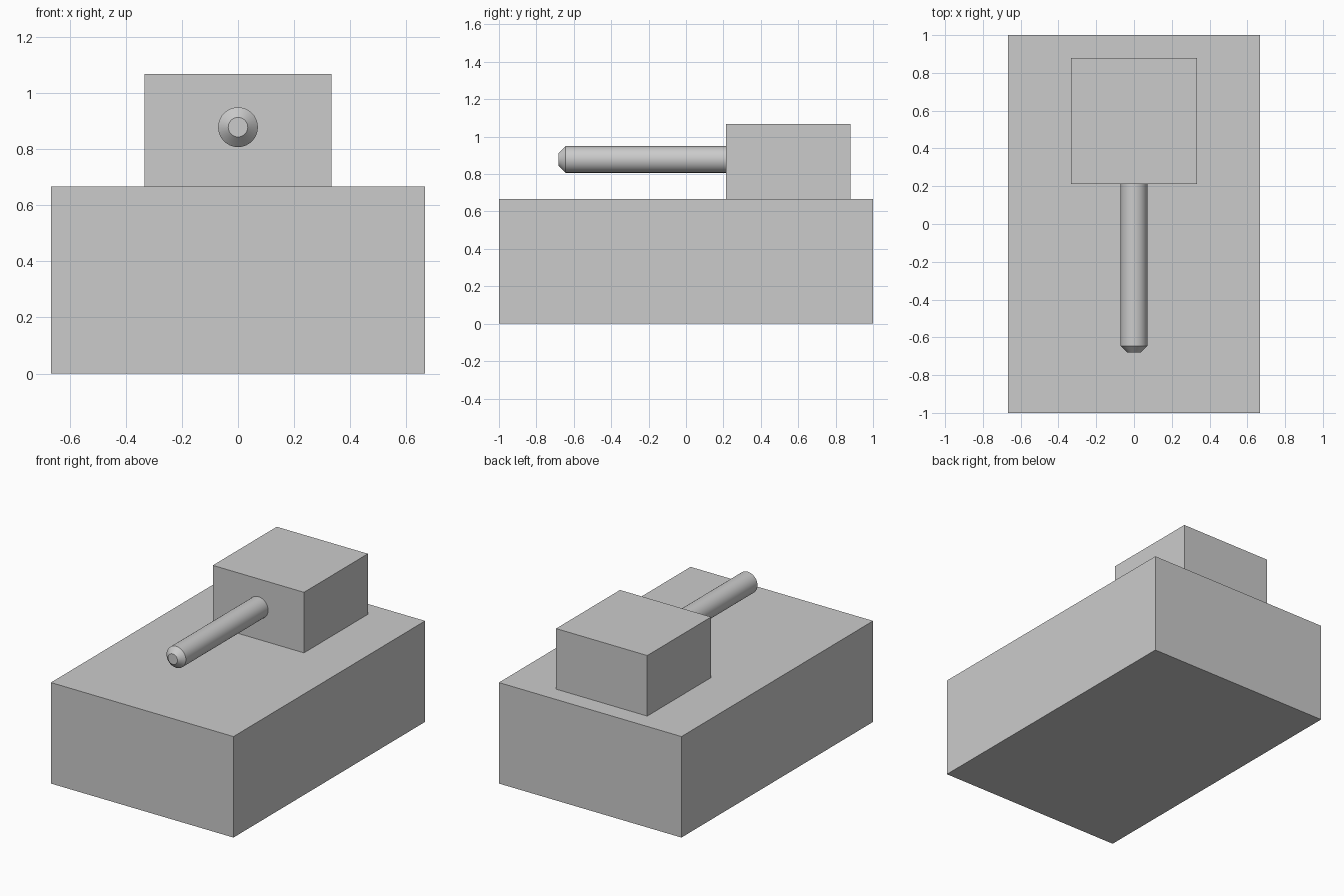
import bpy, bmesh
from math import radians
from mathutils import Matrix

if "Cube" in bpy.data.objects:
    bpy.data.objects.remove(bpy.data.objects["Cube"])


def box(name, x, y0, y1, z0, z1):
    """Box centred on x = 0 with half width x."""
    bm = bmesh.new()
    bmesh.ops.create_cube(bm, size=1)
    bmesh.ops.scale(bm, vec=(2 * x, y1 - y0, z1 - z0), verts=bm.verts)
    bmesh.ops.translate(bm, vec=(0, (y0 + y1) / 2, (z0 + z1) / 2), verts=bm.verts)
    return finish(name, bm)


def finish(name, bm):
    mesh = bpy.data.meshes.new(name)
    bm.to_mesh(mesh)
    bm.free()
    obj = bpy.data.objects.new(name, mesh)
    bpy.context.collection.objects.link(obj)
    return obj


# Hull and turret blocks
box("hull", 0.667, -1.0, 1.0, 0.0, 0.667)
box("turret", 0.333, 0.213, 0.88, 0.667, 1.067)

# Barrel: cylinder along y, muzzle end chamfered, rear end set into the turret
muzzle, rear, radius, chamfer = -0.681, 0.23, 0.071, 0.036
bm = bmesh.new()
bmesh.ops.create_cone(bm, cap_ends=True, segments=32, radius1=radius, radius2=radius,
                      depth=rear - muzzle,
                      matrix=Matrix.Translation((0, (muzzle + rear) / 2, 0.878))
                      @ Matrix.Rotation(radians(90), 4, 'X'))
rim = [e for e in bm.edges if all(v.co.y < muzzle + 0.01 for v in e.verts)]
bmesh.ops.bevel(bm, geom=rim, offset=chamfer, segments=1, affect='EDGES')
barrel = finish("barrel", bm)

bpy.context.view_layer.objects.active = barrel
barrel.select_set(True)
bpy.ops.object.shade_smooth_by_angle(angle=radians(30))
